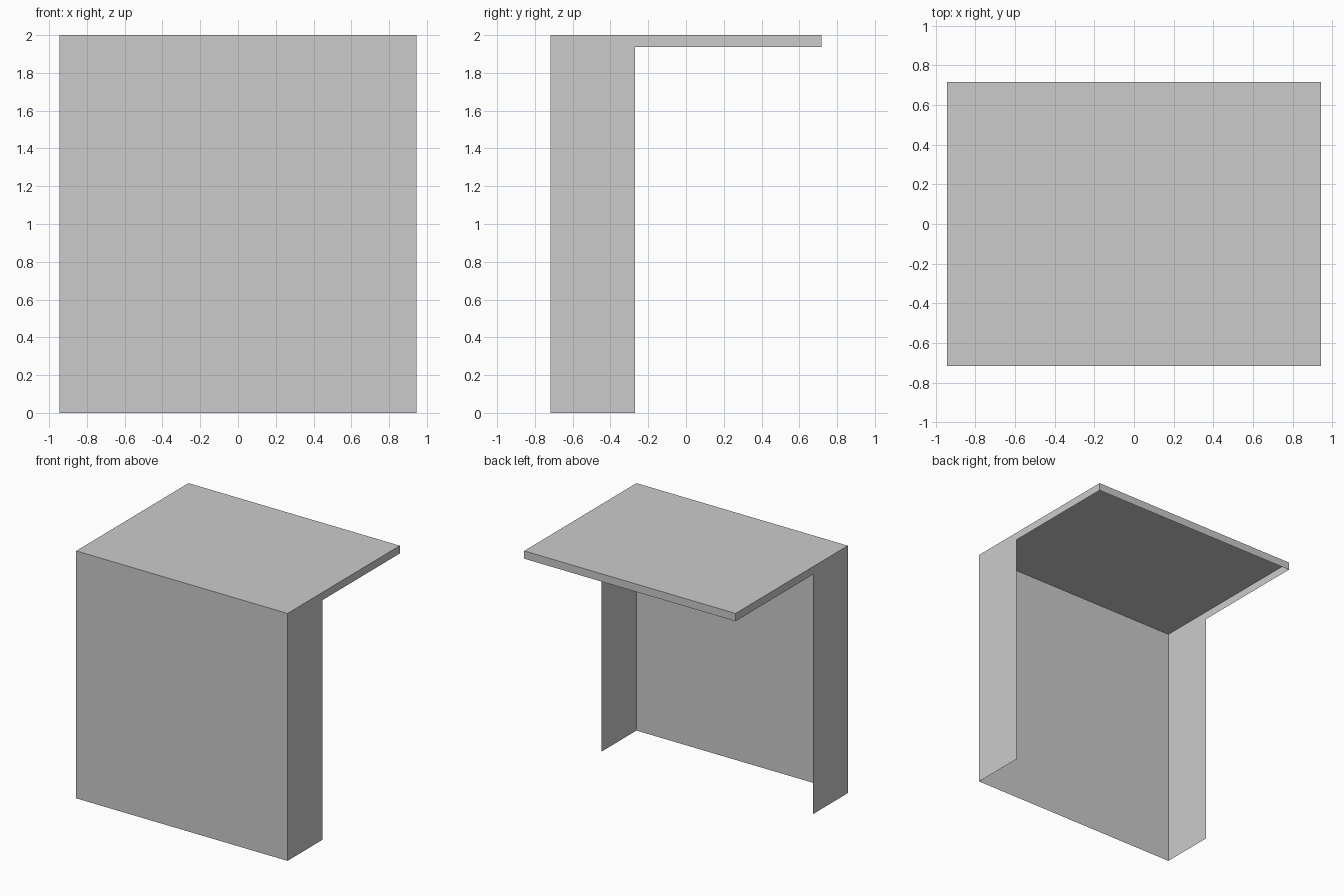
import bpy
import bmesh

cube = bpy.data.objects.get("Cube")
if cube:
    bpy.data.objects.remove(cube, do_unlink=True)

# Overall sizes: half width, half depth, height, rear edge of the legs, underside of the rim
W, D, H = 0.945, 0.717, 2.0
LEG_BACK = -0.27
RIM = 1.937

grey = bpy.data.materials.new("light_grey")
grey.use_nodes = True
grey.diffuse_color = (0.6, 0.6, 0.6, 1)
grey.node_tree.nodes["Principled BSDF"].inputs["Base Color"].default_value = (0.6, 0.6, 0.6, 1)


def sheet(name, outline):
    """Make one flat thin panel; the outline runs anticlockwise seen from outside."""
    mesh = bpy.data.meshes.new(name)
    bm = bmesh.new()
    bm.faces.new([bm.verts.new(p) for p in outline])
    bm.to_mesh(mesh)
    bm.free()
    mesh.materials.append(grey)
    obj = bpy.data.objects.new(name, mesh)
    bpy.context.collection.objects.link(obj)
    return obj


# Table top
sheet("top_panel", [(-W, -D, H), (W, -D, H), (W, D, H), (-W, D, H)])

# Full-height front
sheet("front_panel", [(-W, -D, 0), (W, -D, 0), (W, -D, H), (-W, -D, H)])

# Shallow rim along the back of the top
sheet("back_rim", [(W, D, RIM), (-W, D, RIM), (-W, D, H), (W, D, H)])

# Sides: narrow leg joined to the rim under the top, mirrored left to right
side_profile = [(-D, 0), (LEG_BACK, 0), (LEG_BACK, RIM), (D, RIM), (D, H), (-D, H)]
sides = sheet("side_panels", [(W, y, z) for y, z in side_profile])
mirror = sides.modifiers.new("mirror_sides", "MIRROR")
mirror.use_axis = (True, False, False)
mirror.use_mirror_merge = False
